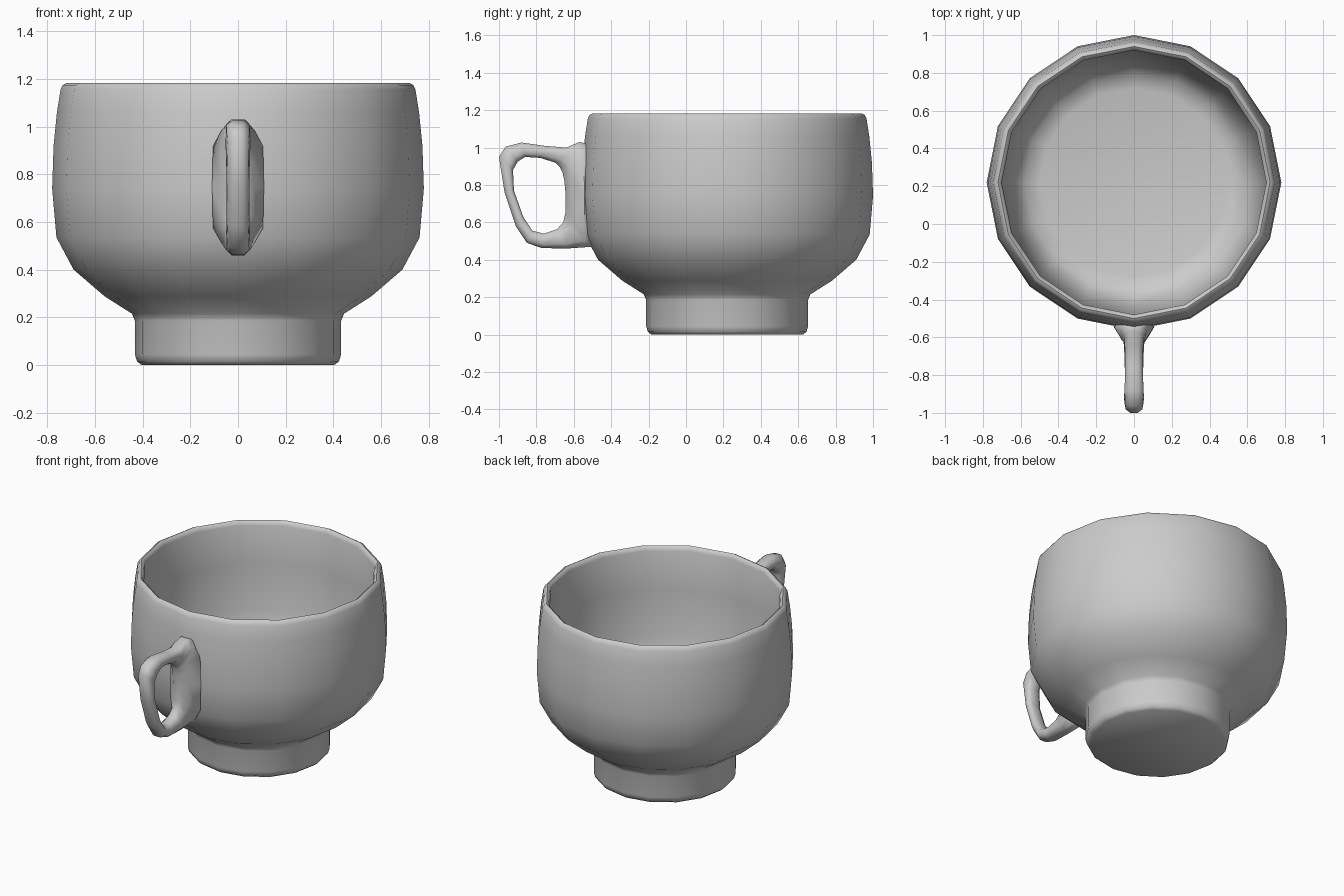
import bpy, bmesh, math

CY = 0.22      # cup axis offset from the origin
SIDES = 16


def finish(bm, name, angle):
    bmesh.ops.recalc_face_normals(bm, faces=bm.faces)
    mesh = bpy.data.meshes.new(name)
    bm.to_mesh(mesh)
    bm.free()
    ob = bpy.data.objects.new(name, mesh)
    bpy.context.collection.objects.link(ob)
    bpy.ops.object.select_all(action='DESELECT')
    ob.select_set(True)
    bpy.context.view_layer.objects.active = ob
    bpy.ops.object.shade_smooth_by_angle(angle=math.radians(angle))
    return ob


def bridge(bm, a, b):
    n = len(a)
    for i in range(n):
        j = (i + 1) % n
        bm.faces.new((a[i], a[j], b[j], b[i]))


# Cup body: one lathed profile, outside from foot to rim, then down inside
profile = [(0.405, 0.0), (0.424, 0.015), (0.433, 0.045), (0.433, 0.185),
           (0.445, 0.215), (0.56, 0.288), (0.69, 0.40), (0.762, 0.535),
           (0.78, 0.74), (0.774, 0.92), (0.76, 1.06), (0.745, 1.155),
           (0.735, 1.175), (0.72, 1.183), (0.708, 1.175), (0.70, 1.155),
           (0.698, 0.9), (0.68, 0.6), (0.64, 0.43), (0.58, 0.35), (0.50, 0.33)]
bm = bmesh.new()
rings = []
for r, z in profile:
    rings.append([bm.verts.new((r * math.cos(2 * math.pi * i / SIDES),
                                CY + r * math.sin(2 * math.pi * i / SIDES), z))
                  for i in range(SIDES)])
for a, b in zip(rings, rings[1:]):
    bridge(bm, a, b)
bm.faces.new(rings[0])
bm.faces.new(rings[-1])
finish(bm, "cup_body", 60)

# Handle: closed loop; each station is outer y, z, inner y, z, half widths
stations = [
    (-0.57, 1.03, -0.675, 0.895, 0.055, 0.045),
    (-0.64, 1.00, -0.70, 0.92, 0.05, 0.045),
    (-0.76, 1.01, -0.78, 0.945, 0.047, 0.045),
    (-0.88, 1.027, -0.86, 0.95, 0.05, 0.05),
    (-0.965, 1.005, -0.90, 0.925, 0.045, 0.055),
    (-1.0, 0.95, -0.925, 0.88, 0.04, 0.055),
    (-0.97, 0.76, -0.92, 0.77, 0.04, 0.05),
    (-0.91, 0.58, -0.87, 0.63, 0.04, 0.05),
    (-0.85, 0.49, -0.82, 0.555, 0.045, 0.05),
    (-0.77, 0.463, -0.76, 0.54, 0.05, 0.045),
    (-0.64, 0.46, -0.69, 0.563, 0.055, 0.045),
    (-0.50, 0.47, -0.657, 0.60, 0.07, 0.045),
    (-0.51, 0.55, -0.645, 0.65, 0.125, 0.045),
    (-0.51, 0.75, -0.643, 0.74, 0.13, 0.045),
    (-0.51, 0.95, -0.65, 0.82, 0.125, 0.045),
    (-0.52, 1.02, -0.66, 0.865, 0.08, 0.045),
]
# Rounded cross-section: (side, position from outer 0 to inner 1)
section = [(0.5, 0), (1, 0.25), (1, 0.75), (0.5, 1),
           (-0.5, 1), (-1, 0.75), (-1, 0.25), (-0.5, 0)]
bm = bmesh.new()
loops = []
for oy, oz, iy, iz, wo, wi in stations:
    loops.append([bm.verts.new((s * (wo + (wi - wo) * t),
                                oy + (iy - oy) * t, oz + (iz - oz) * t))
                  for s, t in section])
for k, loop in enumerate(loops):
    bridge(bm, loop, loops[(k + 1) % len(loops)])
finish(bm, "handle", 80)
